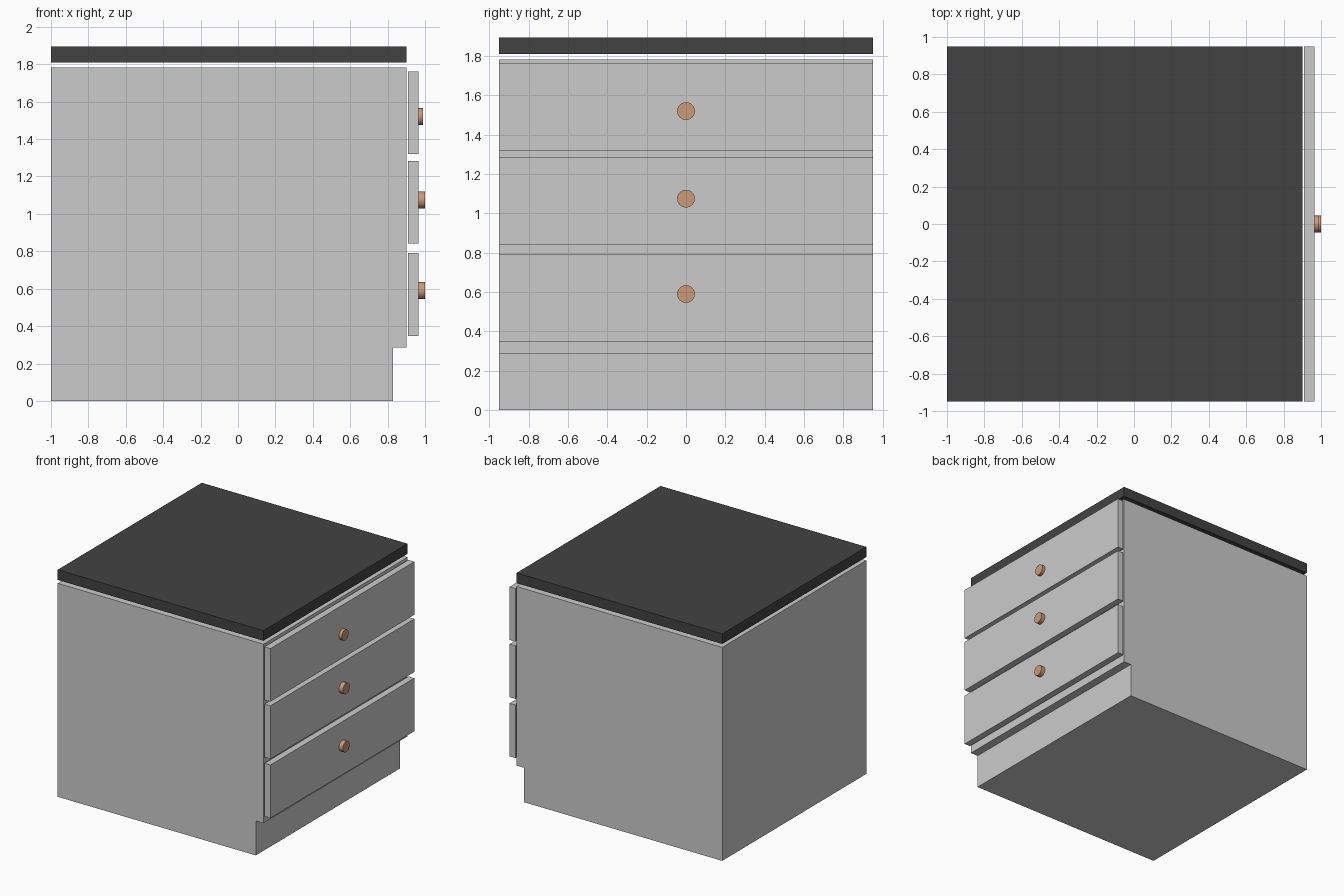
import bpy, bmesh, math

if "Cube" in bpy.data.objects:
    bpy.data.objects.remove(bpy.data.objects["Cube"])

def material(name, color):
    m = bpy.data.materials.new(name)
    m.diffuse_color = color
    m.use_nodes = True
    m.node_tree.nodes["Principled BSDF"].inputs["Base Color"].default_value = m.diffuse_color
    return m

def extrude_profile(name, points, half_depth, mat=None):
    """Extrude an x-z outline along y, centred on y = 0."""
    bm = bmesh.new()
    face = bm.faces.new([bm.verts.new((x, -half_depth, z)) for x, z in points])
    ext = bmesh.ops.extrude_face_region(bm, geom=[face])
    moved = [v for v in ext["geom"] if isinstance(v, bmesh.types.BMVert)]
    bmesh.ops.translate(bm, verts=moved, vec=(0, 2 * half_depth, 0))
    bmesh.ops.recalc_face_normals(bm, faces=bm.faces)
    mesh = bpy.data.meshes.new(name)
    bm.to_mesh(mesh)
    bm.free()
    obj = bpy.data.objects.new(name, mesh)
    bpy.context.collection.objects.link(obj)
    if mat:
        mesh.materials.append(mat)
    return obj

def box(name, x0, x1, z0, z1, mat=None):
    return extrude_profile(name, [(x0, z0), (x1, z0), (x1, z1), (x0, z1)], HALF, mat)

HALF = 0.95
dark = material("dark_worktop", (0.055, 0.055, 0.055, 1))
copper = material("copper", (0.6, 0.32, 0.18, 1))

# Cabinet body with recessed toe kick
extrude_profile("cabinet_body", [(-1, 0), (0.83, 0), (0.83, 0.287), (0.9, 0.287),
                                 (0.9, 1.782), (-1, 1.782)], HALF)

# Worktop floating just above the body
box("worktop", -1, 0.9, 1.81, 1.895, dark)

# Drawer fronts with round knobs: z bottom, z top, knob height, knob end
drawers = [("top", 1.319, 1.762, 1.52, 0.99),
           ("middle", 0.841, 1.284, 1.075, 1.0),
           ("bottom", 0.347, 0.79, 0.59, 1.0)]
for label, z0, z1, knob_z, knob_end in drawers:
    box(label + "_drawer_front", 0.909, 0.964, z0, z1)
    bpy.ops.mesh.primitive_cylinder_add(
        vertices=32, radius=0.045, depth=knob_end - 0.964,
        location=((0.964 + knob_end) / 2, 0, knob_z), rotation=(0, math.pi / 2, 0))
    knob = bpy.context.object
    knob.name = label + "_drawer_knob"
    knob.data.materials.append(copper)
    bpy.ops.object.shade_smooth_by_angle(angle=math.radians(40))
